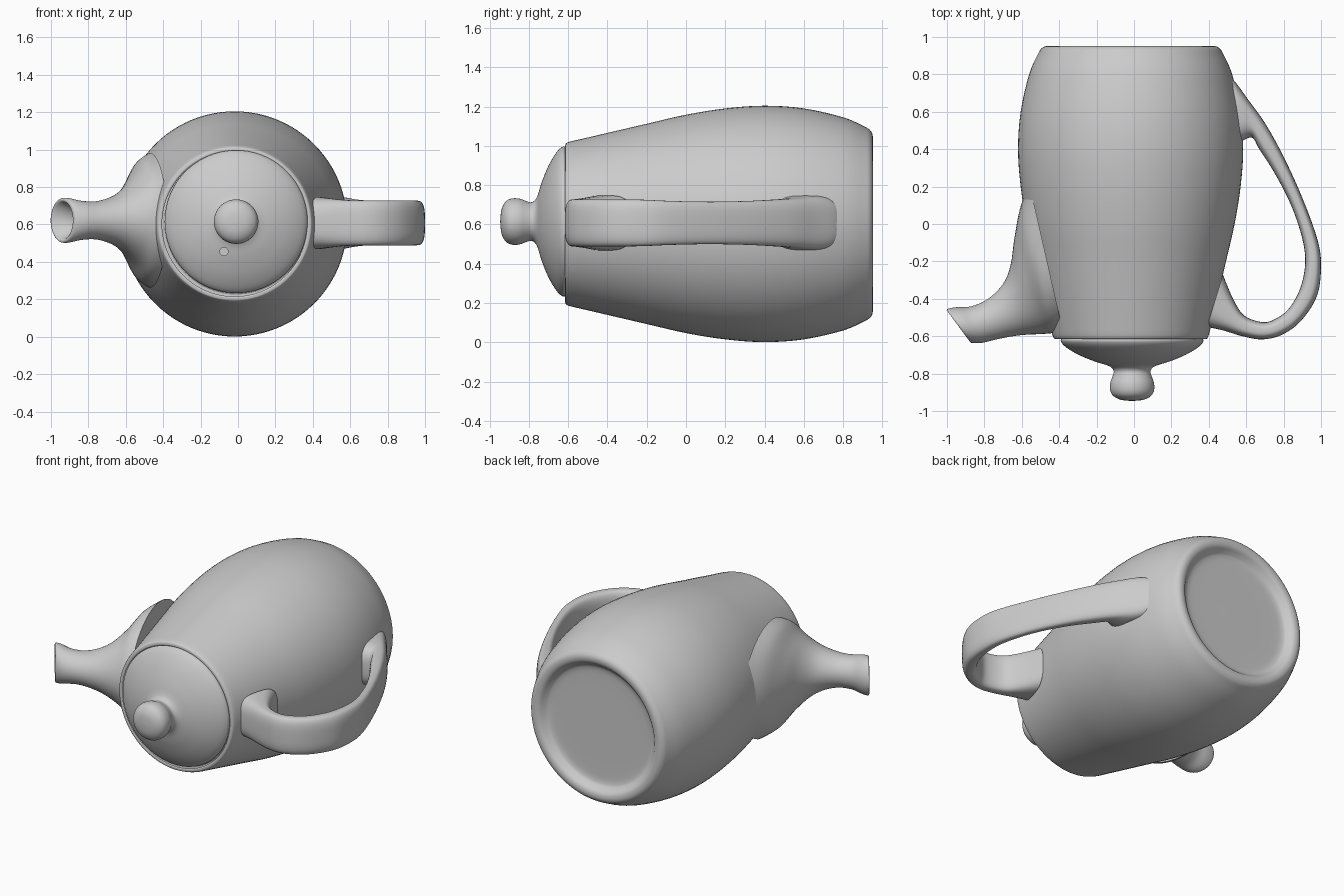
import bpy, bmesh
from math import cos, sin, pi
from mathutils import Vector

if "Cube" in bpy.data.objects:
    bpy.data.objects.remove(bpy.data.objects["Cube"])


def rings_to_object(name, rings, angle=40):
    """Skin closed rings of points, cap both ends, shade smooth."""
    bm = bmesh.new()
    loops = [[bm.verts.new(p) for p in ring] for ring in rings]
    n = len(loops[0])
    for a, b in zip(loops, loops[1:]):
        for i in range(n):
            j = (i + 1) % n
            bm.faces.new((a[i], a[j], b[j], b[i]))
    bm.faces.new(loops[0])
    bm.faces.new(loops[-1])
    bmesh.ops.recalc_face_normals(bm, faces=bm.faces)
    me = bpy.data.meshes.new(name)
    bm.to_mesh(me)
    bm.free()
    ob = bpy.data.objects.new(name, me)
    bpy.context.collection.objects.link(ob)
    smooth(ob, angle)
    return ob


def smooth(ob, angle):
    bpy.ops.object.select_all(action='DESELECT')
    ob.select_set(True)
    bpy.context.view_layer.objects.active = ob
    bpy.ops.object.shade_smooth_by_angle(angle=angle * pi / 180)


def spline(rows, steps):
    """Catmull-Rom interpolation through rows of numbers."""
    rows = [Vector(r) for r in rows]
    out = []
    for i in range(len(rows) - 1):
        p0, p1, p2 = rows[max(i - 1, 0)], rows[i], rows[i + 1]
        p3 = rows[min(i + 2, len(rows) - 1)]
        for k in range(steps):
            t = k / steps
            out.append(0.5 * (2 * p1 + (p2 - p0) * t
                              + (2 * p0 - 5 * p1 + 4 * p2 - p3) * t * t
                              + (3 * p1 - p0 - 3 * p2 + p3) * t ** 3))
    return out + [rows[-1]]


def lathe(name, profile, cx, cz, steps=4, n=96):
    """Revolve (y, radius) points around an axis parallel to y."""
    rings = [[(cx + r * cos(2 * pi * i / n), y, cz + r * sin(2 * pi * i / n))
              for i in range(n)] for y, r in spline(profile, steps)]
    return rings_to_object(name, rings)


def loft(name, rows, cz, power, steps=5, n=48):
    """Rows: edge A (x, y), edge B (x, y), half width in z."""
    def se(v):
        return abs(v) ** power * (1 if v >= 0 else -1)
    rings = []
    for ax, ay, bx, by, h in spline(rows, steps):
        ring = []
        for i in range(n):
            c, s = se(cos(2 * pi * i / n)), se(sin(2 * pi * i / n))
            ring.append(((ax + bx) / 2 + (ax - bx) / 2 * c,
                         (ay + by) / 2 + (ay - by) / 2 * c, cz + h * s))
        rings.append(ring)
    return rings_to_object(name, rings, 60)


# Body, lying on its side, with recessed foot
lathe("body", [(-0.600, 0.02), (-0.600, 0.375), (-0.612, 0.388), (-0.615, 0.40),
               (-0.60, 0.416), (-0.5, 0.44), (-0.2, 0.51), (0, 0.556),
               (0.2, 0.588), (0.4, 0.602), (0.6, 0.588), (0.8, 0.543),
               (0.91, 0.495), (0.94, 0.475), (0.951, 0.45), (0.945, 0.42),
               (0.92, 0.395), (0.905, 0.37), (0.90, 0.30), (0.90, 0.02)],
      -0.018, 0.603)

# Lid with knob
lid = lathe("lid", [(-0.595, 0.02), (-0.595, 0.36), (-0.61, 0.377), (-0.63, 0.38),
                    (-0.66, 0.352), (-0.70, 0.285), (-0.735, 0.20), (-0.755, 0.135),
                    (-0.77, 0.108), (-0.79, 0.098), (-0.815, 0.105),
                    (-0.85, 0.117), (-0.89, 0.117), (-0.92, 0.10),
                    (-0.94, 0.06), (-0.946, 0.004)], -0.01, 0.615)

# Vent hole in the lid
bpy.ops.mesh.primitive_cylinder_add(vertices=24, radius=0.022, depth=0.12,
                                    location=(-0.075, -0.73, 0.455),
                                    rotation=(pi / 2, 0, 0))
cutter = bpy.context.object
cutter.name = "vent_cutter"
cutter.hide_render = True
cut = lid.modifiers.new("vent", 'BOOLEAN')
cut.operation, cut.object = 'DIFFERENCE', cutter
bpy.context.view_layer.objects.active = lid
bpy.ops.object.modifier_apply(modifier=cut.name)
bpy.data.objects.remove(cutter)
smooth(lid, 40)

# Spout: wide flare at the body, narrow neck, slanted hollow mouth
loft("spout", [(-0.56, 0.22, -0.38, -0.57, 0.36),
               (-0.61, 0.08, -0.43, -0.582, 0.32),
               (-0.64, -0.08, -0.49, -0.588, 0.235),
               (-0.66, -0.22, -0.58, -0.592, 0.165),
               (-0.70, -0.32, -0.66, -0.602, 0.125),
               (-0.78, -0.40, -0.74, -0.618, 0.102),
               (-0.87, -0.44, -0.81, -0.635, 0.105),
               (-0.95, -0.445, -0.86, -0.637, 0.119),
               (-0.998, -0.455, -0.877, -0.63, 0.118),
               (-0.985, -0.468, -0.878, -0.615, 0.098),
               (-0.88, -0.47, -0.82, -0.605, 0.08),
               (-0.70, -0.38, -0.68, -0.56, 0.08)], 0.622, 1.0)

# Handle: rounded strap from the base end to the lid end
loft("handle", [(0.50, 0.80, 0.55, 0.42, 0.14),
                (0.545, 0.755, 0.59, 0.45, 0.137),
                (0.61, 0.665, 0.635, 0.46, 0.127),
                (0.70, 0.54, 0.67, 0.40, 0.12),
                (0.80, 0.36, 0.75, 0.275, 0.112),
                (0.90, 0.14, 0.84, 0.10, 0.108),
                (0.98, -0.08, 0.90, -0.08, 0.112),
                (1.0, -0.22, 0.915, -0.21, 0.118),
                (0.98, -0.38, 0.89, -0.34, 0.12),
                (0.90, -0.51, 0.83, -0.45, 0.12),
                (0.80, -0.588, 0.76, -0.505, 0.12),
                (0.69, -0.617, 0.69, -0.525, 0.12),
                (0.58, -0.60, 0.59, -0.49, 0.122),
                (0.48, -0.57, 0.53, -0.40, 0.13),
                (0.39, -0.55, 0.475, -0.27, 0.14)], 0.608, 0.65)
